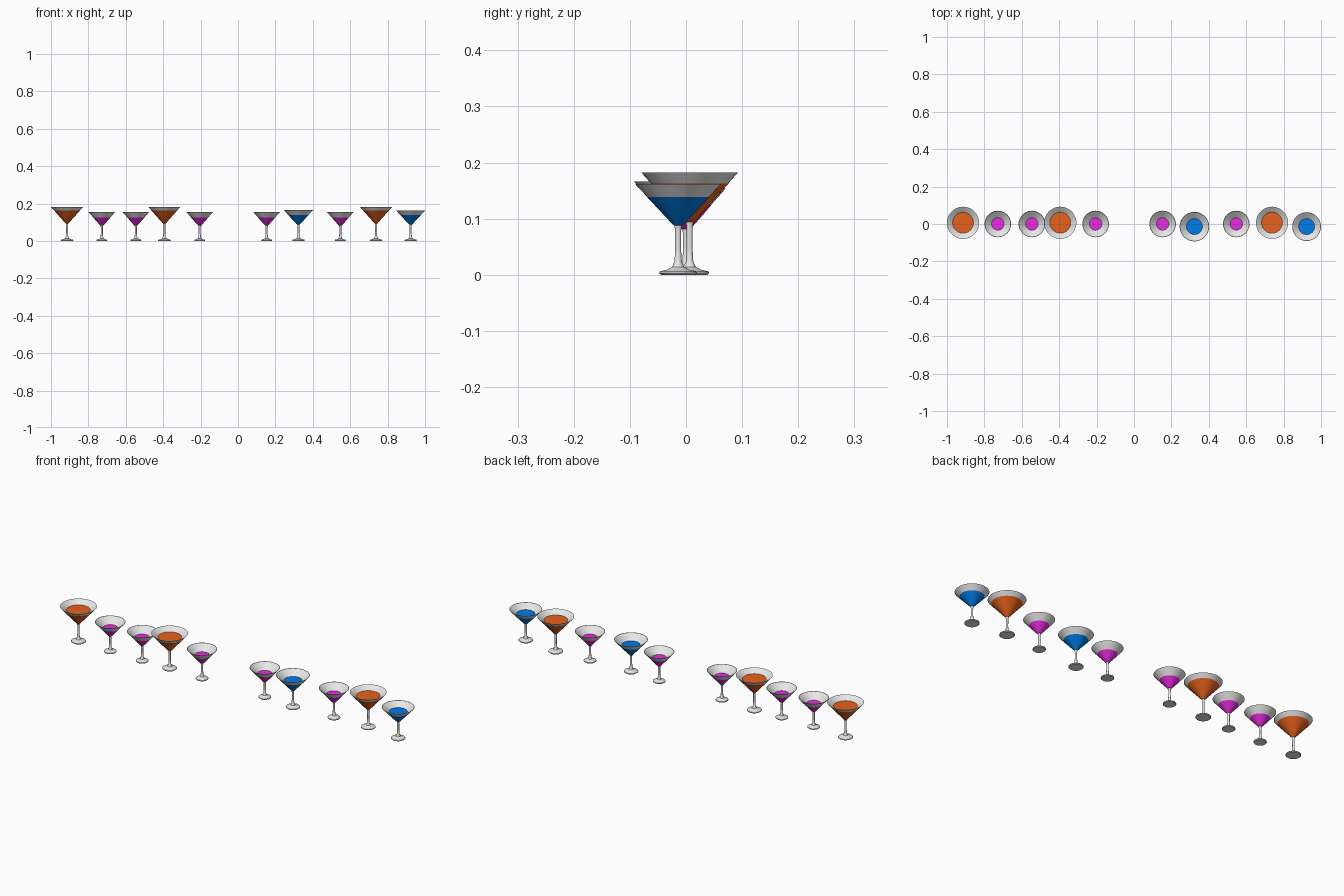
import bpy, bmesh, math

if "Cube" in bpy.data.objects:
    bpy.data.objects.remove(bpy.data.objects["Cube"])

SEGS = 48


def material(name, rgb):
    m = bpy.data.materials.new(name)
    m.diffuse_color = (*rgb, 1)
    m.use_nodes = True
    m.node_tree.nodes["Principled BSDF"].inputs["Base Color"].default_value = m.diffuse_color
    return m


GLASS = material("pale_glass", (0.8, 0.8, 0.8))
ORANGE = material("orange_drink", (0.8, 0.12, 0.012))
MAGENTA = material("magenta_drink", (0.8, 0.025, 0.75))
BLUE = material("blue_drink", (0.0, 0.2, 0.8))


def lathe(name, profile, x, y, mat):
    """Spin an (r, z) profile round a vertical axis."""
    bm = bmesh.new()
    rings = []
    for r, z in profile:
        if r == 0:
            rings.append([bm.verts.new((0, 0, z))] * SEGS)
        else:
            rings.append([bm.verts.new((r * math.cos(2 * math.pi * i / SEGS),
                                        r * math.sin(2 * math.pi * i / SEGS), z))
                          for i in range(SEGS)])
    for a, b in zip(rings, rings[1:]):
        for i in range(SEGS):
            j = (i + 1) % SEGS
            bm.faces.new(list(dict.fromkeys((a[i], a[j], b[j], b[i]))))
    bmesh.ops.recalc_face_normals(bm, faces=bm.faces)
    me = bpy.data.meshes.new(name)
    bm.to_mesh(me)
    bm.free()
    me.materials.append(mat)
    ob = bpy.data.objects.new(name, me)
    ob.location = (x, y, 0)
    bpy.context.collection.objects.link(ob)
    bpy.ops.object.select_all(action='DESELECT')
    ob.select_set(True)
    bpy.context.view_layer.objects.active = ob
    bpy.ops.object.shade_smooth_by_angle(angle=math.radians(30))


def cocktail(x, y, rim, height, bowl_z, level, surface, foot, mat):
    base_r = 0.011                       # outer bowl radius just above the stem
    slope = (rim - base_r) / (height - bowl_z)
    level_r = base_r + slope * (level - bowl_z)
    # glass: foot, stem, outer bowl, lip, inner bowl
    lathe("cocktail_glass", [
        (0, 0), (foot * 0.9, 0), (foot, 0.003), (foot * 0.96, 0.006),
        (foot * 0.6, 0.009), (foot * 0.32, 0.014), (0.0065, 0.024),
        (0.0052, 0.045), (0.0055, bowl_z - 0.012), (0.007, bowl_z - 0.004),
        (base_r, bowl_z), (rim, height), (rim - 0.002, height),
        (surface, level), (0, bowl_z + 0.012)], x, y, GLASS)
    # drink: shows through the lower bowl and as a flat surface inside
    e = 0.0005
    lathe("drink", [
        (0, bowl_z - 0.004), (0.007 + e, bowl_z - 0.004), (base_r + e, bowl_z - e),
        (level_r + e, level), (surface, level + e), (0, level + e)], x, y, mat)


# large orange, small magenta and medium blue drinks
for x in (-0.914, -0.394, 0.738):
    cocktail(x, 0.0065, 0.086, 0.182, 0.098, 0.163, 0.055, 0.035, ORANGE)
for x in (-0.728, -0.546, -0.205, 0.153, 0.547):
    cocktail(x, 0.0, 0.071, 0.154, 0.086, 0.124, 0.033, 0.030, MAGENTA)
for x, rim, h in ((0.323, 0.079, 0.166), (0.923, 0.077, 0.162)):
    cocktail(x, -0.014, rim, h, 0.092, 0.139, 0.042, 0.034, BLUE)
